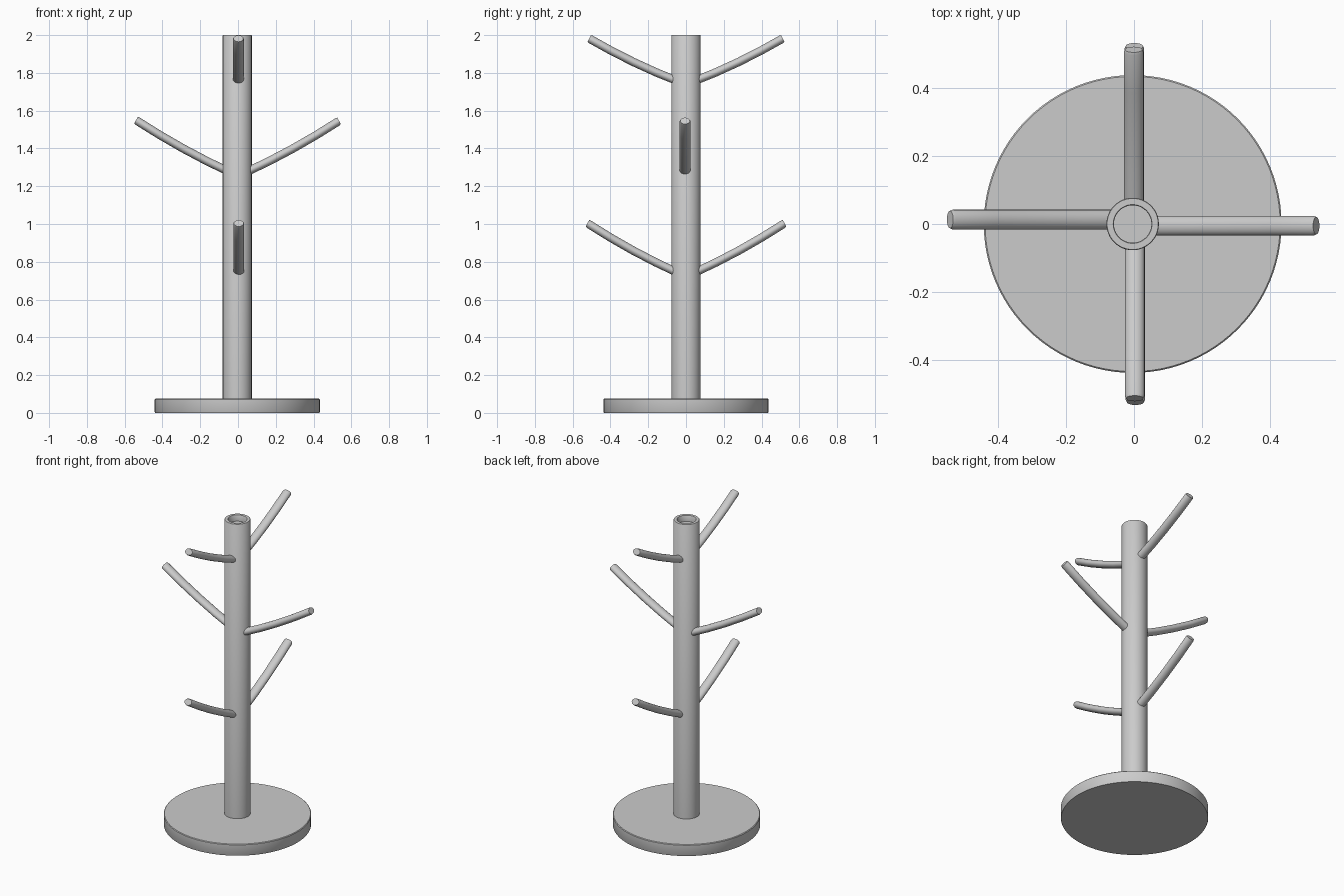
import bpy, bmesh, math
from mathutils import Vector

cube = bpy.data.objects.get("Cube")
if cube:
    bpy.data.objects.remove(cube, do_unlink=True)

grey = bpy.data.materials.new("plain grey")
grey.use_nodes = True
colour = (0.6, 0.6, 0.6, 1)
grey.diffuse_color = colour
grey.node_tree.nodes["Principled BSDF"].inputs["Base Color"].default_value = colour


def finish(name, bm):
    bmesh.ops.recalc_face_normals(bm, faces=bm.faces)
    mesh = bpy.data.meshes.new(name)
    bm.to_mesh(mesh)
    bm.free()
    mesh.materials.append(grey)
    obj = bpy.data.objects.new(name, mesh)
    bpy.context.collection.objects.link(obj)
    bpy.ops.object.select_all(action="DESELECT")
    obj.select_set(True)
    bpy.context.view_layer.objects.active = obj
    bpy.ops.object.shade_smooth_by_angle(angle=math.radians(35))
    return obj


def skin(name, rings):
    """Join rings of points into a closed tube with capped ends."""
    bm = bmesh.new()
    loops = [[bm.verts.new(p) for p in ring] for ring in rings]
    n = len(loops[0])
    for a, b in zip(loops, loops[1:]):
        for i in range(n):
            j = (i + 1) % n
            bm.faces.new((a[i], a[j], b[j], b[i]))
    bm.faces.new(loops[0])
    bm.faces.new(loops[-1])
    return finish(name, bm)


def ring(centre, u, v, n):
    turns = [2 * math.pi * i / n for i in range(n)]
    return [centre + u * math.cos(t) + v * math.sin(t) for t in turns]


def turned(name, profile, n):
    return skin(name, [ring(Vector((-0.004, 0, z)), Vector((r, 0, 0)),
                            Vector((0, r, 0)), n) for r, z in profile])


def branch(name, direction, side_shift, root_z, tip_out, tip_z):
    """Slightly bowed oval rod rising outward from the post."""
    out = Vector(direction)
    side = out.cross(Vector((0, 0, 1)))
    up = Vector((0, 0, 1))
    start = out * 0.04 + up * (root_z - 0.015)
    end = out * tip_out + up * tip_z
    along = (end - start).normalized()
    normal = side.cross(along)
    rings = []
    for t, size in ((0, 1), (0.25, 1), (0.5, 1), (0.75, 1), (0.985, 1), (1, 0.88)):
        sag = 0.012 * 4 * t * (1 - t)
        centre = start.lerp(end, t) - up * sag + Vector(side_shift)
        rings.append(ring(centre, side * 0.029 * size, normal * 0.022 * size, 20))
    skin(name, rings)


# Round foot
turned("base", [(0.435, 0), (0.437, 0.004), (0.437, 0.071), (0.433, 0.075)], 96)

# Post with a recessed top
turned("post", [(0.077, 0.07), (0.077, 1.997), (0.075, 2), (0.057, 2),
                (0.055, 1.997), (0.055, 1.96)], 48)

# Three alternating pairs of branches
branch("top_front_branch", (0, -1, 0), (0.002, 0, 0), 1.77, 0.512, 1.982)
branch("top_back_branch", (0, 1, 0), (-0.001, 0, 0), 1.77, 0.512, 1.982)
branch("middle_left_branch", (1, 0, 0), (0, -0.005, 0), 1.288, 0.535, 1.546)
branch("middle_right_branch", (-1, 0, 0), (0, 0.013, 0), 1.288, 0.54, 1.55)
branch("low_front_branch", (0, -1, 0), (0.004, 0, 0), 0.755, 0.522, 1.004)
branch("low_back_branch", (0, 1, 0), (0.001, 0, 0), 0.755, 0.522, 1.004)
